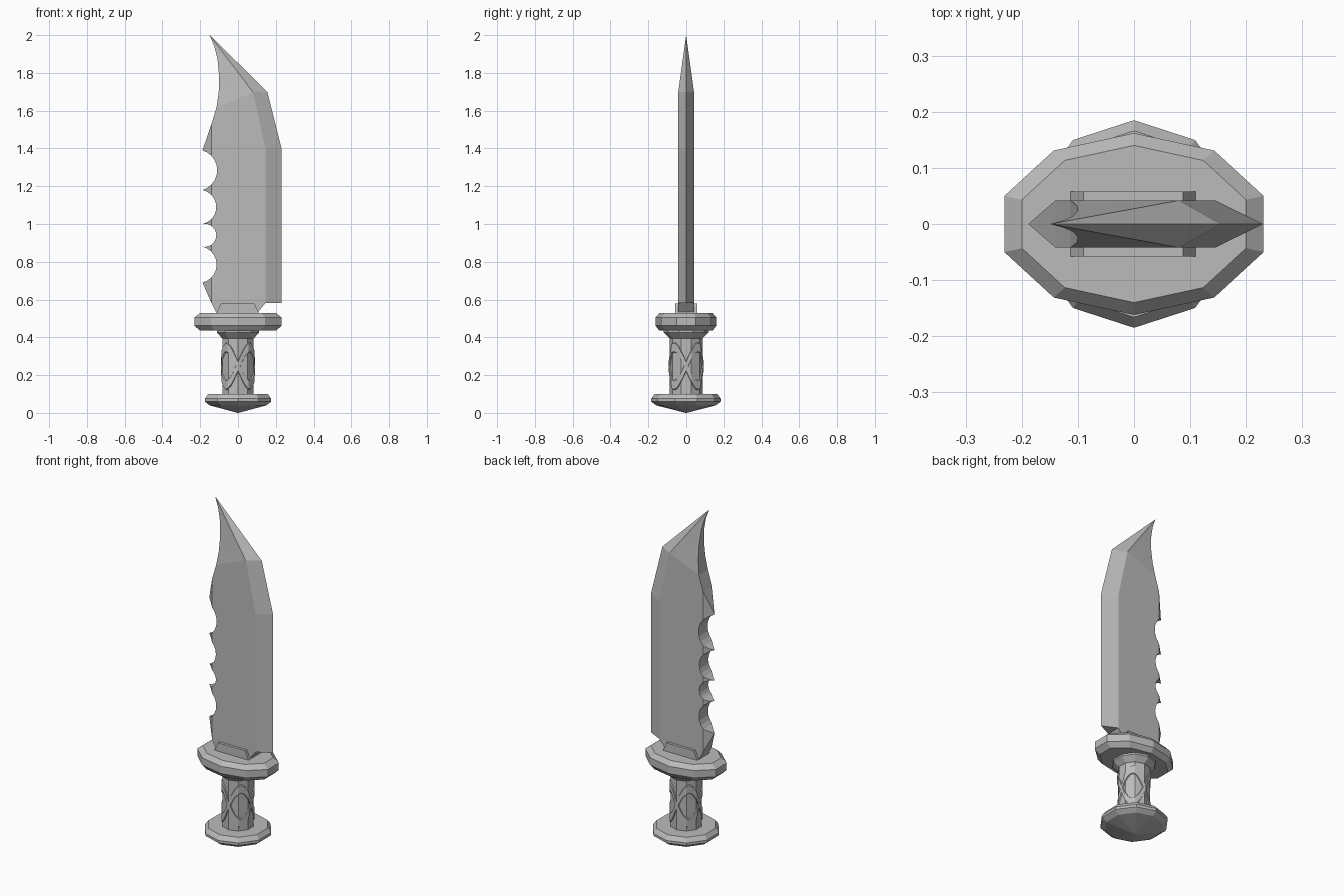
import bpy, bmesh, math
from mathutils import Vector

cube = bpy.data.objects.get("Cube")
if cube:
    bpy.data.objects.remove(cube, do_unlink=True)

steel = bpy.data.materials.new("plain grey")
steel.use_nodes = True
GREY = (0.5, 0.5, 0.5, 1)
steel.diffuse_color = GREY
steel.node_tree.nodes["Principled BSDF"].inputs["Base Color"].default_value = GREY

SIDES = 10


def finish(name, bm):
    """Turn a bmesh into a flat-shaded grey object."""
    bmesh.ops.remove_doubles(bm, verts=bm.verts, dist=0.0001)
    bmesh.ops.recalc_face_normals(bm, faces=bm.faces)
    mesh = bpy.data.meshes.new(name)
    bm.to_mesh(mesh)
    bm.free()
    mesh.materials.append(steel)
    obj = bpy.data.objects.new(name, mesh)
    bpy.context.collection.objects.link(obj)
    return obj


def lathe(name, profile, stretch=1.0):
    """Ten-sided solid through (radius, z) rings, a corner facing front."""
    bm = bmesh.new()
    rings = []
    for radius, z in profile:
        ring = []
        for i in range(SIDES):
            a = math.pi / 2 + i * math.tau / SIDES
            ring.append(bm.verts.new((radius * stretch * math.cos(a), radius * math.sin(a), z)))
        rings.append(ring)
    for low, high in zip(rings, rings[1:]):
        for i in range(SIDES):
            j = (i + 1) % SIDES
            bm.faces.new((low[i], low[j], high[j], high[i]))
    bm.faces.new(rings[0])
    bm.faces.new(rings[-1])
    return finish(name, bm)


def prism(name, outline, half):
    """Extrude an (x, z) outline through y."""
    bm = bmesh.new()
    front = [bm.verts.new((x, -half, z)) for x, z in outline]
    back = [bm.verts.new((x, half, z)) for x, z in outline]
    bm.faces.new(front)
    bm.faces.new(back)
    for i in range(len(outline)):
        j = (i + 1) % len(outline)
        bm.faces.new((front[i], front[j], back[j], back[i]))
    return finish(name, bm)


# Handle
lathe("pommel", [(0.002, 0), (0.158, 0.04), (0.185, 0.06), (0.185, 0.075), (0.166, 0.1)])
lathe("grip", [(0.087, 0.09), (0.087, 0.41)])
lathe("bolster", [(0.088, 0.395), (0.118, 0.425), (0.118, 0.45)])
lathe("guard", [(0.141, 0.435), (0.162, 0.462), (0.162, 0.505), (0.14, 0.53)], 1.5)
prism("blade_collar", [(-0.115, 0.525), (-0.09, 0.58), (0.087, 0.58), (0.112, 0.525)], 0.058)


# Crossing wraps that follow the flat sides of the grip
def strap(name, sign):
    bm = bmesh.new()
    steps = 40
    step = math.tau / SIDES
    section = [(-0.006, -0.03), (0.006, -0.022), (0.006, 0.022), (-0.006, 0.03)]
    rings = []
    for i in range(steps):
        a = math.pi / 2 + i * math.tau / steps
        side = (i * math.tau / steps) % step - step / 2
        flat = 0.087 * math.cos(step / 2) / math.cos(side)
        z = 0.247 + sign * 0.1 * math.sin(2 * a)
        rings.append([bm.verts.new(((flat + out) * math.cos(a), (flat + out) * math.sin(a), z + up))
                      for out, up in section])
    for i in range(steps):
        here, there = rings[i], rings[(i + 1) % steps]
        for k in range(4):
            m = (k + 1) % 4
            bm.faces.new((here[k], here[m], there[m], there[k]))
    return finish(name, bm)


strap("grip_wrap_a", 1)
strap("grip_wrap_b", -1)

# Blade: thick flat, bevelled edge, tapered tip and sharpened back
T = 0.042
flat_lower = [(-0.14, 0.58), (-0.112, 0.525), (0.1, 0.525), (0.145, 0.582), (0.145, 1.4), (0.08, 1.697)]
spine = [(-0.14, 1.53), (-0.113, 1.62), (-0.102, 1.7), (-0.1, 1.78), (-0.108, 1.87), (-0.125, 1.94)]
tip = Vector((-0.15, 0, 2))
edge = [Vector((x, 0, z)) for x, z in [(0.23, 0.582), (0.23, 1.4), (0.155, 1.7)]]
back = [Vector((-0.188, 0, z)) for z in (1.39, 0.69)]

bm = bmesh.new()


def face(*points):
    bm.faces.new([bm.verts.new(p) for p in points])


sides = []
for s in (-1, 1):
    low = [Vector((x, s * T, z)) for x, z in flat_lower]
    top = [Vector((x, s * T * min(1, (2 - z) / 0.38), z)) for x, z in spine] + [tip]
    face(*low, top[1], top[0])
    for a, b in zip(top[1:], top[2:]):
        face(low[5], b, a)
    face(low[3], edge[0], edge[1], low[4])
    face(low[4], edge[1], edge[2], low[5])
    face(low[5], edge[2], tip)
    face(low[0], top[0], back[0], back[1])
    sides.append((low, top))
(low_f, top_f), (low_b, top_b) = sides
for i in range(3):
    face(low_f[i], low_f[i + 1], low_b[i + 1], low_b[i])
for i in range(len(spine) - 1):
    face(top_f[i], top_f[i + 1], top_b[i + 1], top_b[i])
face(top_f[-2], tip, top_b[-2])
face(low_f[3], edge[0], low_b[3])
face(low_f[0], back[1], low_b[0])
face(top_f[0], back[0], top_b[0])
blade = finish("blade", bm)

# Round notches along the back of the blade: lower tooth, upper tooth, depth
for lo, hi, deepest in [(1.18, 1.39, -0.11), (1.0, 1.18, -0.115), (0.88, 1.0, -0.115), (0.69, 0.88, -0.113)]:
    depth, half = deepest + 0.188, (hi - lo) / 2
    radius = (half ** 2 + depth ** 2) / (2 * depth)
    circle = [(deepest - radius + radius * math.cos(a), (lo + hi) / 2 + radius * math.sin(a))
              for a in (i * math.tau / 24 for i in range(24))]
    cutter = prism("notch_cutter", circle, 0.1)
    cutter.hide_render = True
    cut = blade.modifiers.new("notch", "BOOLEAN")
    cut.operation = "DIFFERENCE"
    cut.solver = "EXACT"
    cut.object = cutter
    bpy.context.view_layer.objects.active = blade
    bpy.ops.object.modifier_apply(modifier=cut.name)
    bpy.data.objects.remove(cutter, do_unlink=True)
